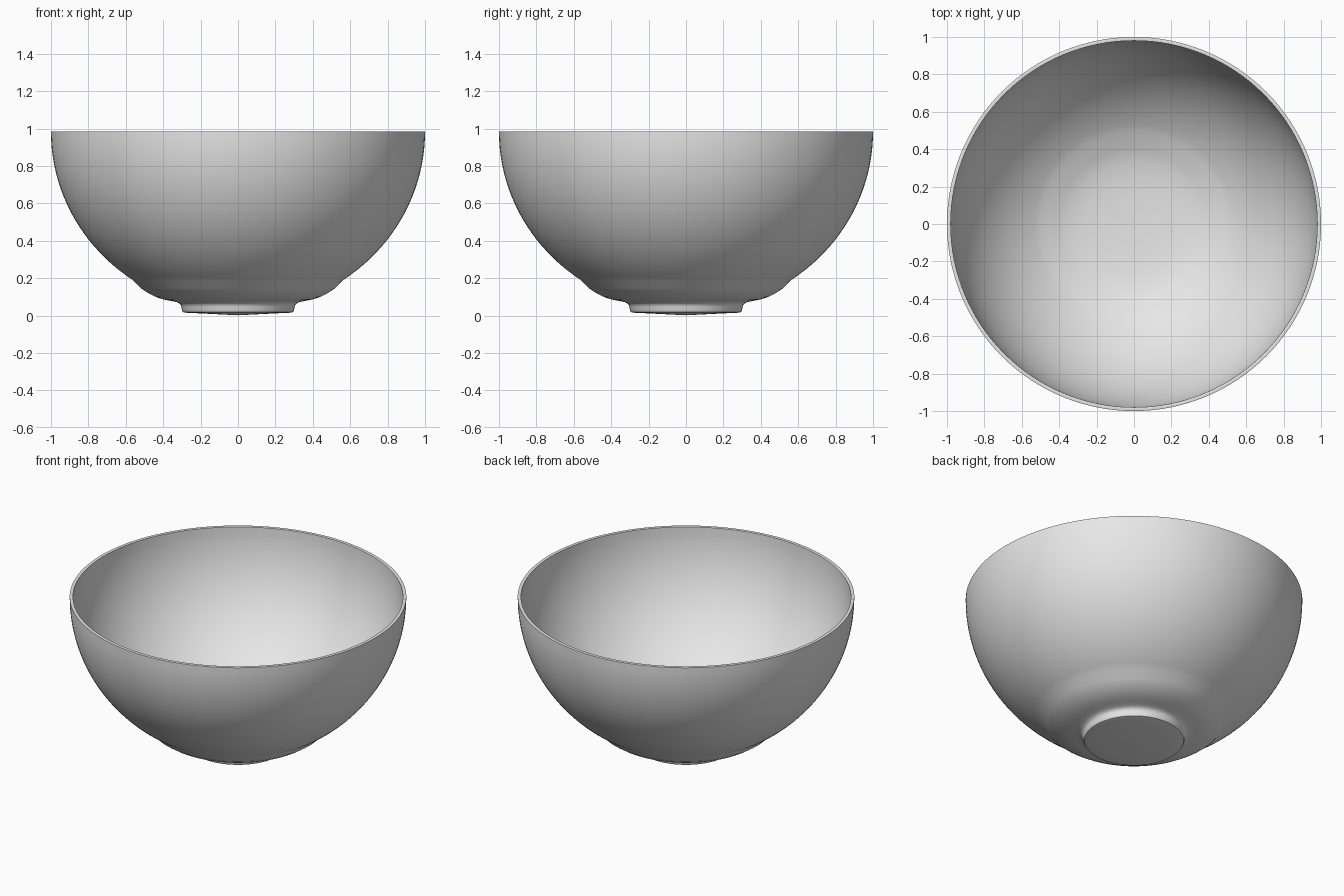
import bpy, bmesh, math

cube = bpy.data.objects.get("Cube")
if cube:
    bpy.data.objects.remove(cube, do_unlink=True)

# Glaze colour
mat = bpy.data.materials.new("pale_grey")
mat.use_nodes = True
grey = (0.8, 0.8, 0.8, 1.0)
mat.diffuse_color = grey
mat.node_tree.nodes["Principled BSDF"].inputs["Base Color"].default_value = grey

RIM_Z = 0.984
SEGMENTS = 128


def wall(radius, depth, r_from, r_to, steps):
    """Points (r, z) along an elliptical bowl wall hanging from the rim."""
    a0, a1 = math.acos(r_from / radius), math.acos(r_to / radius)
    return [(radius * math.cos(a), RIM_Z - depth * math.sin(a))
            for a in (a0 + (a1 - a0) * i / steps for i in range(steps + 1))]


# Underside and foot ring, from the centre outwards
foot = [(0, 0.002), (0.1, 0.007), (0.2, 0.012), (0.285, 0.016), (0.295, 0.019),
        (0.3, 0.028), (0.302, 0.045), (0.306, 0.058), (0.315, 0.067), (0.33, 0.073),
        (0.36, 0.079), (0.4, 0.087), (0.44, 0.1), (0.48, 0.12), (0.52, 0.147)]
outer = wall(1.0, 0.96, 0.56, 1.0, 24)
rim = [(0.997, RIM_Z + 0.001), (0.983, RIM_Z + 0.001)]
inner = wall(0.98, 0.94, 0.98, 0.5, 28)
floor = [(0.46, 0.16), (0.4, 0.132), (0.34, 0.113), (0.26, 0.1), (0.16, 0.092), (0, 0.09)]
profile = foot + outer + rim + inner + floor

# Revolve the profile into a solid bowl
bm = bmesh.new()
verts = [bm.verts.new((r, 0, z)) for r, z in profile]
edges = [bm.edges.new(pair) for pair in zip(verts, verts[1:])]
bmesh.ops.spin(bm, geom=verts + edges, cent=(0, 0, 0), axis=(0, 0, 1),
               angle=2 * math.pi, steps=SEGMENTS)
bmesh.ops.remove_doubles(bm, verts=bm.verts, dist=0.0003)
bmesh.ops.recalc_face_normals(bm, faces=bm.faces)
mesh = bpy.data.meshes.new("bowl")
bm.to_mesh(mesh)
bm.free()

bowl = bpy.data.objects.new("bowl", mesh)
mesh.materials.append(mat)
bpy.context.collection.objects.link(bowl)

# Smooth shading that keeps the rim and foot edges crisp
bpy.ops.object.select_all(action="DESELECT")
bowl.select_set(True)
bpy.context.view_layer.objects.active = bowl
bpy.ops.object.shade_smooth_by_angle(angle=math.radians(35))
